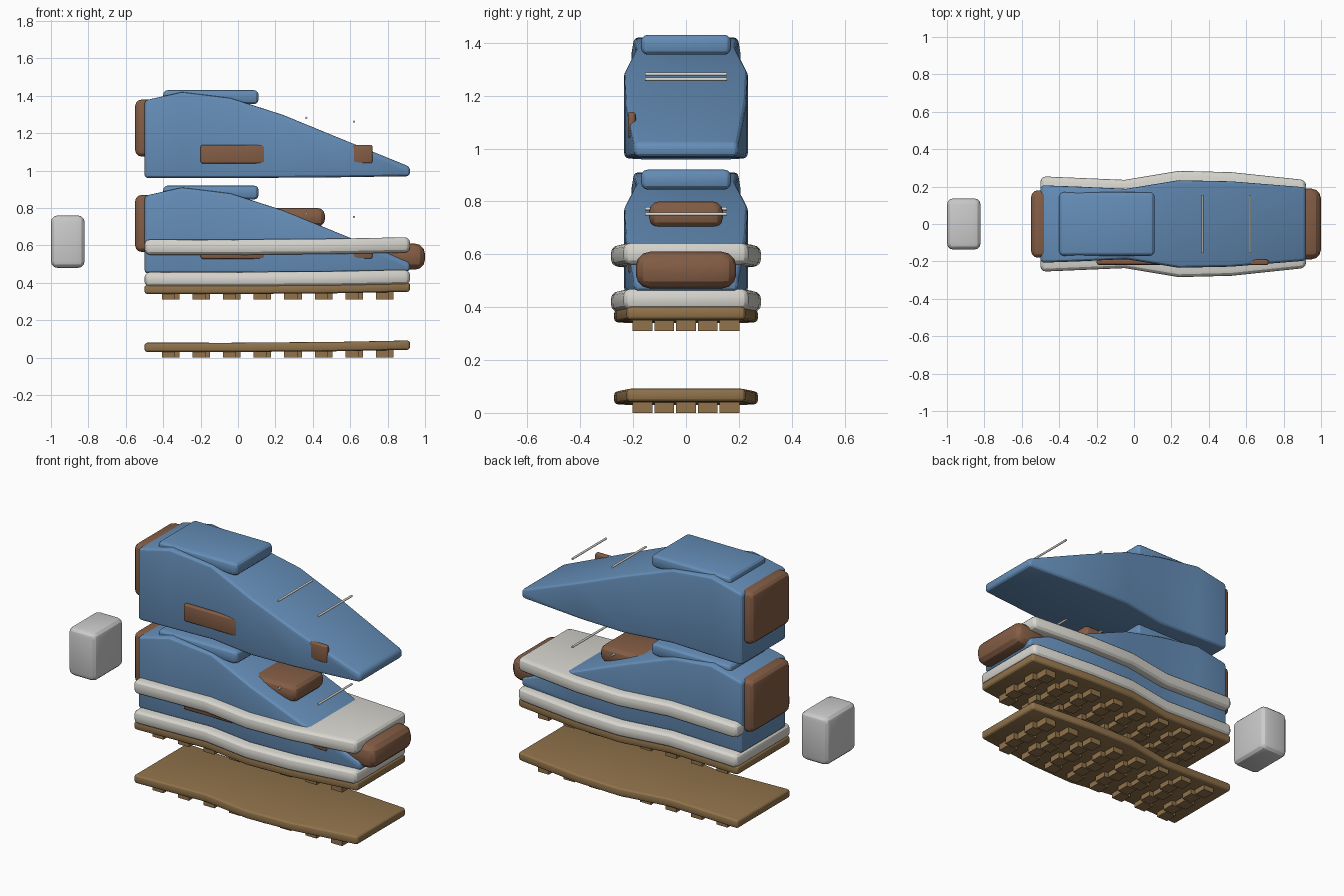
import bpy, bmesh, math
from mathutils import Matrix

if "Cube" in bpy.data.objects:
    bpy.data.objects.remove(bpy.data.objects["Cube"])


def material(name, rgb):
    m = bpy.data.materials.new(name)
    m.diffuse_color = (*rgb, 1)
    m.use_nodes = True
    m.node_tree.nodes["Principled BSDF"].inputs["Base Color"].default_value = m.diffuse_color
    return m


BLUE = material("blue", (0.13, 0.27, 0.48))
BROWN = material("brown", (0.23, 0.11, 0.06))
TAN = material("tan", (0.28, 0.17, 0.07))
WHITE = material("off_white", (0.68, 0.67, 0.62))


def finish(bm, name, mat, bevel=0, segments=3):
    bmesh.ops.recalc_face_normals(bm, faces=bm.faces)
    if bevel:
        edges = [e for e in bm.edges if e.calc_face_angle(0) > math.radians(35)]
        bmesh.ops.bevel(bm, geom=edges, offset=bevel, segments=segments,
                        profile=0.5, affect='EDGES', clamp_overlap=True)
    me = bpy.data.meshes.new(name)
    bm.to_mesh(me)
    bm.free()
    ob = bpy.data.objects.new(name, me)
    bpy.context.collection.objects.link(ob)
    if mat:
        me.materials.append(mat)
    bpy.context.view_layer.objects.active = ob
    ob.select_set(True)
    bpy.ops.object.shade_smooth_by_angle(angle=math.radians(25))
    ob.select_set(False)
    return ob


def box(name, x, y, z, mat=None, bevel=0.02):
    """Rounded box from (min, max) ranges."""
    bm = bmesh.new()
    size = [b - a for a, b in (x, y, z)]
    mid = [(a + b) / 2 for a, b in (x, y, z)]
    bmesh.ops.create_cube(bm, size=1, matrix=Matrix.Translation(mid) @ Matrix.Diagonal((*size, 1)))
    return finish(bm, name, mat, bevel)


def loft(name, sections, mat, bevel):
    """Rectangular sections along x: (x, half width, bottom, top)."""
    bm = bmesh.new()
    rings = [[bm.verts.new((x, sy * w, z)) for sy, z in ((-1, lo), (1, lo), (1, hi), (-1, hi))]
             for x, w, lo, hi in sections]
    for a, b in zip(rings, rings[1:]):
        for i in range(4):
            j = (i + 1) % 4
            bm.faces.new((a[i], a[j], b[j], b[i]))
    bm.faces.new(rings[0])
    bm.faces.new(rings[-1])
    return finish(bm, name, mat, bevel)


# plan of the sole: x, half width, toe lift
PLAN = [(-0.5, 0.255, 0), (-0.05, 0.236, 0), (0.24, 0.284, 0.002), (0.52, 0.277, 0.004), (0.92, 0.235, 0.012)]


def slab(name, lo, hi, inset, mat, bevel):
    loft(name, [(x, w - inset, lo + t, hi + t) for x, w, t in PLAN], mat, bevel)


def outsole(prefix, z):
    slab(prefix + "_outsole", z + 0.03, z + 0.08, 0.012, TAN, 0.016)
    # staggered tread lugs
    bm = bmesh.new()
    for c in range(8):
        for r in range(5):
            x = -0.36 + 0.1635 * c + (0.012 if r % 2 else -0.012)
            bmesh.ops.create_cube(bm, size=1, matrix=Matrix.Translation((x, -0.164 + 0.082 * r, z + 0.022))
                                  @ Matrix.Diagonal((0.07, 0.075, 0.044, 1)))
    finish(bm, prefix + "_tread_lugs", TAN)


def lace(name, x, z):
    bm = bmesh.new()
    bmesh.ops.create_cone(bm, cap_ends=True, segments=12, radius1=0.006, radius2=0.006, depth=0.31,
                          matrix=Matrix.Translation((x, 0, z)) @ Matrix.Rotation(math.pi / 2, 4, 'X'))
    finish(bm, name, WHITE)


def upper(prefix, z):
    # wedge body
    body = [(-0.5, 0.207, 0, 0.415), (-0.3, 0.2, 0, 0.46), (-0.04, 0.188, 0, 0.428),
            (0.24, 0.234, 0.002, 0.338), (0.52, 0.228, 0.004, 0.223), (0.92, 0.196, 0.01, 0.06)]
    loft(prefix + "_upper", [(x, w, z + a, z + b) for x, w, a, b in body], BLUE, 0.02)
    # collar, heel counter, side patches, laces
    box(prefix + "_collar_pad", (-0.4, 0.11), (-0.17, 0.17), (z + 0.395, z + 0.47), BLUE, 0.025)
    box(prefix + "_heel_counter", (-0.55, -0.45), (-0.18, 0.18), (z + 0.115, z + 0.42), BROWN, 0.035)
    box(prefix + "_side_patch", (-0.2, 0.15), (-0.218, -0.188), (z + 0.078, z + 0.178), BROWN, 0.012)
    box(prefix + "_toe_side_patch", (0.6, 0.72), (-0.22, -0.19), (z + 0.078, z + 0.178), BROWN, 0.012)
    lace(prefix + "_back_lace", 0.365, z + 0.322)
    lace(prefix + "_front_lace", 0.62, z + 0.302)


# bottom layer
outsole("loose", 0)

# assembled shoe
outsole("shoe", 0.31)
slab("midsole", 0.378, 0.458, 0, WHITE, 0.03)
slab("upper_band", 0.55, 0.632, 0, WHITE, 0.03)
upper("shoe", 0.45)
box("tongue", (0.1, 0.465), (-0.14, 0.14), (0.7, 0.8), BROWN, 0.04)
box("toe_cap", (0.78, 1.0), (-0.19, 0.19), (0.47, 0.61), BROWN, 0.055)

# lifted upper layer
upper("lifted", 0.96)

# loose heel block
box("heel_block", (-1.0, -0.82), (-0.137, 0.137), (0.48, 0.76), None, 0.035)
